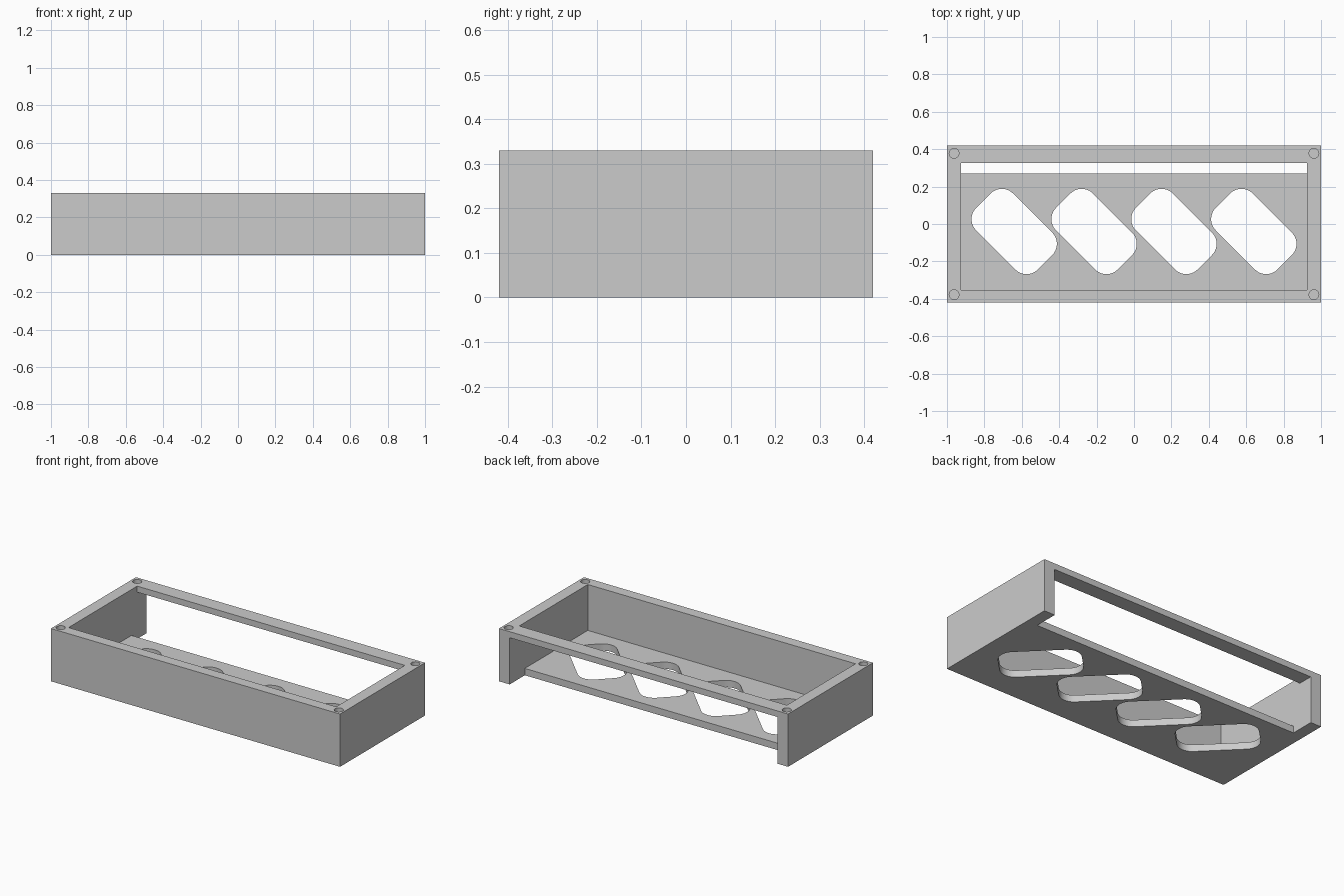
import bpy
import bmesh
from math import pi, cos, sin
from mathutils import Matrix, Vector

cube = bpy.data.objects.get("Cube")
if cube:
    bpy.data.objects.remove(cube, do_unlink=True)

WIDTH, DEPTH, HEIGHT = 2.0, 0.84, 0.33
INNER_X, INNER_FRONT, INNER_BACK = 0.926, -0.352, 0.326
FLOOR_TOP, FLOOR_BACK, RAIL_BOTTOM = 0.043, 0.27, 0.292
SLOT_LENGTH, SLOT_WIDTH, SLOT_RADIUS = 0.466, 0.279, 0.085

grey = bpy.data.materials.new("Plain grey")
grey.use_nodes = True
colour = (0.6, 0.6, 0.6, 1)
grey.diffuse_color = colour
grey.node_tree.nodes["Principled BSDF"].inputs["Base Color"].default_value = colour


def add_object(name, bm):
    mesh = bpy.data.meshes.new(name)
    bmesh.ops.recalc_face_normals(bm, faces=bm.faces)
    bm.to_mesh(mesh)
    bm.free()
    mesh.materials.append(grey)
    obj = bpy.data.objects.new(name, mesh)
    bpy.context.collection.objects.link(obj)
    return obj


def box(name, low, high):
    low, high = Vector(low), Vector(high)
    bm = bmesh.new()
    bmesh.ops.create_cube(bm, size=1, matrix=Matrix.Translation(
        (low + high) / 2) @ Matrix.Diagonal((*(high - low), 1)))
    return add_object(name, bm)


def prism(name, outline, bottom, top):
    bm = bmesh.new()
    face = bm.faces.new([bm.verts.new((x, y, bottom)) for x, y in outline])
    new = bmesh.ops.extrude_face_region(bm, geom=[face])["geom"]
    bmesh.ops.translate(bm, vec=(0, 0, top - bottom),
                        verts=[v for v in new if isinstance(v, bmesh.types.BMVert)])
    return add_object(name, bm)


def slot_outline(cx, cy, steps=10):
    # Rounded rectangle turned 45 degrees clockwise
    points = []
    turn = Matrix.Rotation(-pi / 4, 2)
    for i, (sx, sy) in enumerate([(1, 1), (-1, 1), (-1, -1), (1, -1)]):
        for k in range(steps + 1):
            angle = (i + k / steps) * pi / 2
            p = Vector((sx * (SLOT_LENGTH / 2 - SLOT_RADIUS) + SLOT_RADIUS * cos(angle),
                        sy * (SLOT_WIDTH / 2 - SLOT_RADIUS) + SLOT_RADIUS * sin(angle)))
            points.append(turn @ p + Vector((cx, cy)))
    return points


def circle_outline(cx, cy, radius, count=32):
    return [(cx + radius * cos(2 * pi * k / count), cy + radius * sin(2 * pi * k / count))
            for k in range(count)]


# Solid block that becomes the frame
frame = box("tray_frame", (-WIDTH / 2, -DEPTH / 2, 0), (WIDTH / 2, DEPTH / 2, HEIGHT))

# Open top cavity, and the open back that leaves only a thin top rail
cutters = [
    box("cavity_cutter", (-INNER_X, INNER_FRONT, FLOOR_TOP), (INNER_X, INNER_BACK, 1)),
    box("back_opening_cutter", (-INNER_X, FLOOR_BACK, -1), (INNER_X, 1, RAIL_BOTTOM)),
]

# Four slanted slots through the floor
for i in range(4):
    cutters.append(prism("slot_cutter", slot_outline((i - 1.5) * 0.427, -0.04), -0.1, 0.15))

# Blind screw holes in the corners
for sx in (-1, 1):
    for sy in (-1, 1):
        cutters.append(prism("screw_hole_cutter", circle_outline(sx * 0.962, sy * 0.378, 0.026),
                             HEIGHT - 0.1, HEIGHT + 0.1))

bpy.context.view_layer.objects.active = frame
for cutter in cutters:
    cutter.hide_render = True
    cut = frame.modifiers.new("Cut", 'BOOLEAN')
    cut.operation = 'DIFFERENCE'
    cut.solver = 'EXACT'
    cut.object = cutter
    bpy.ops.object.modifier_apply(modifier=cut.name)
    bpy.data.objects.remove(cutter, do_unlink=True)

bpy.ops.object.select_all(action='DESELECT')
frame.select_set(True)
bpy.ops.object.shade_smooth_by_angle(angle=pi / 6)
